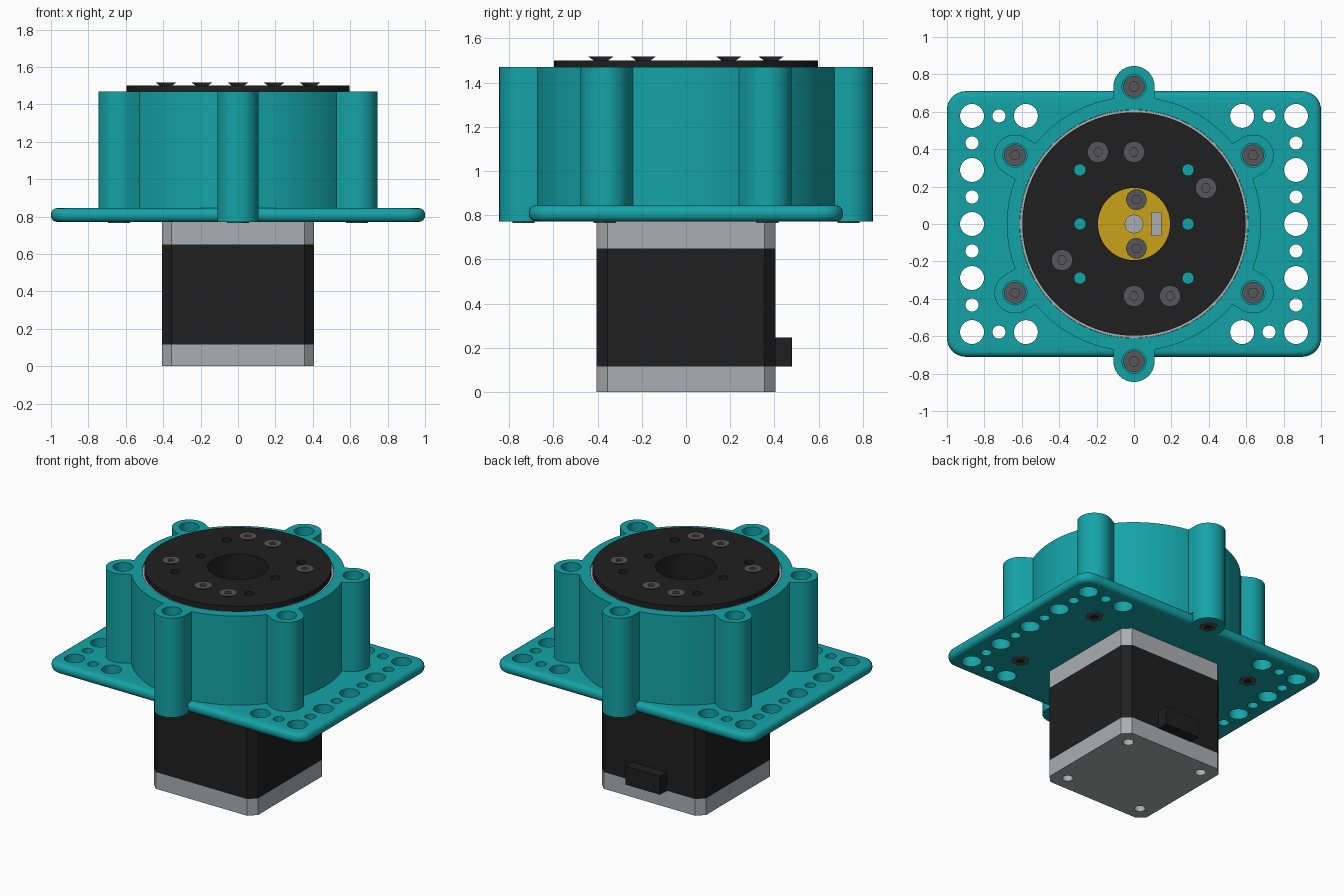
import bpy, bmesh
from math import sin, cos, pi, asin, radians

if "Cube" in bpy.data.objects:
    bpy.data.objects.remove(bpy.data.objects["Cube"])


def material(name, color, rough=0.6):
    m = bpy.data.materials.new(name)
    m.use_nodes = True
    m.diffuse_color = (*color, 1)
    bsdf = m.node_tree.nodes["Principled BSDF"]
    bsdf.inputs["Base Color"].default_value = (*color, 1)
    bsdf.inputs["Roughness"].default_value = rough
    return m


TEAL = material("teal plastic", (0.007, 0.37, 0.39))
BLACK = material("black plastic", (0.014, 0.014, 0.014))
SILVER = material("light grey metal", (0.41, 0.43, 0.44))
STEEL = material("dark grey steel", (0.095, 0.095, 0.1))
GOLD = material("gold brass", (0.58, 0.36, 0.01))


# Outlines
def circle(x, y, r, n=32, start=0.0):
    return [(x + r * cos(start + 2 * pi * i / n), y + r * sin(start + 2 * pi * i / n)) for i in range(n)]


def rounded_rect(hx, hy, r, steps, x=0, y=0):
    pts = []
    for q, (sx, sy) in enumerate(((1, 1), (-1, 1), (-1, -1), (1, -1))):
        for i in range(steps + 1):
            a = (q + i / steps) * pi / 2
            pts.append((x + sx * (hx - r) + r * cos(a), y + sy * (hy - r) + r * sin(a)))
    return pts


def housing_outline(r, boss_at, boss_r):
    pts, half = [], asin(boss_r / r)
    for k in range(6):
        mid = pi / 2 + k * pi / 3
        for i in range(17):                      # boss nose
            t = -pi / 2 + pi * i / 16
            u, v = boss_at + boss_r * cos(t), boss_r * sin(t)
            pts.append((u * cos(mid) - v * sin(mid), u * sin(mid) + v * cos(mid)))
        for i in range(11):                      # drum wall to the next boss
            t = mid + half + (pi / 3 - 2 * half) * i / 10
            pts.append((r * cos(t), r * sin(t)))
    return pts


# Mesh helpers: a part is (outline, bottom, top) or (outline, bottom, top, top outline)
def mesh_of(name, parts):
    bm = bmesh.new()
    for outline, z0, z1, *rest in parts:
        upper = rest[0] if rest else outline
        low = [bm.verts.new((x, y, z0)) for x, y in outline]
        top = [bm.verts.new((x, y, z1)) for x, y in upper]
        bm.faces.new(low[::-1])
        bm.faces.new(top)
        n = len(low)
        for i in range(n):
            j = (i + 1) % n
            bm.faces.new((low[i], low[j], top[j], top[i]))
    me = bpy.data.meshes.new(name)
    bm.to_mesh(me)
    bm.free()
    return me


def build(name, mat, parts, cuts=(), bevel=0):
    ob = bpy.data.objects.new(name, mesh_of(name, parts))
    bpy.context.collection.objects.link(ob)
    ob.data.materials.append(mat)
    if bevel:
        b = ob.modifiers.new("round", "BEVEL")
        b.width, b.segments, b.limit_method, b.angle_limit = bevel, 4, "ANGLE", radians(60)
    cutter = None
    if cuts:
        cutter = bpy.data.objects.new("cutter", mesh_of("cutter", cuts))
        cutter.hide_render = True
        cutter.data.materials.append(mat)
        bpy.context.collection.objects.link(cutter)
        m = ob.modifiers.new("holes", "BOOLEAN")
        m.operation, m.solver, m.object = "DIFFERENCE", "EXACT", cutter
    if bevel or cuts:
        graph = bpy.context.evaluated_depsgraph_get()
        baked = bpy.data.meshes.new_from_object(ob.evaluated_get(graph))
        ob.modifiers.clear()
        ob.data = baked
    if cutter:
        bpy.data.objects.remove(cutter)
    bpy.ops.object.select_all(action="DESELECT")
    ob.select_set(True)
    bpy.context.view_layer.objects.active = ob
    bpy.ops.object.shade_smooth_by_angle(angle=radians(30))
    return ob


# Motor: three chamfered blocks and a cable socket
motor = rounded_rect(0.405, 0.405, 0.05, 1)
corners = [(sx * 0.3, sy * 0.3) for sx in (-1, 1) for sy in (-1, 1)]
build("motor_end_cap", SILVER, [(motor, 0, 0.117)], [(circle(x, y, 0.035), -0.05, 0.08) for x, y in corners])
build("motor_body", BLACK, [(motor, 0.117, 0.65)])
build("motor_front_cap", SILVER, [(motor, 0.65, 0.775)])
build("motor_socket", BLACK, [(rounded_rect(0.135, 0.06, 0.002, 1, 0, 0.42), 0.117, 0.247)])

# Mounting plate with a grid of large and small holes along both ends
holes = []
for s in (-1, 1):
    spots = [(0.866, j * 0.1444, j % 2 == 0) for j in range(-4, 5)]
    spots += [(x, e * 0.578, x < 0.6) for e in (-1, 1) for x in (0.578, 0.722)]
    holes += [(circle(s * x, y, 0.064 if big else 0.035), 0.7, 0.9) for x, y, big in spots]
build("mounting_plate", TEAL, [(rounded_rect(1, 0.71, 0.1, 8), 0.772, 0.845)], holes, bevel=0.032)

# Gear housing: drum with six screw bosses, two of which hang past the plate
bosses = circle(0, 0, 0.735, 6, pi / 2)
build("housing", TEAL, [(housing_outline(0.68, 0.735, 0.11), 0.84, 1.47)],
      [(circle(0, 0, 0.61, 96), 0.87, 1.6)] + [(circle(x, y, 0.064), 1.37, 1.6) for x, y in bosses])
build("boss_feet", TEAL, [(circle(0, s * 0.735, 0.11), 0.772, 0.842) for s in (-1, 1)])

# Housing screws and the nuts underneath
build("housing_screws", STEEL, [(circle(x, y, 0.058), 1.36, 1.40) for x, y in bosses],
      [(circle(x, y, 0.027, 6), 1.375, 1.5) for x, y in bosses])
build("housing_nuts", STEEL, [(circle(x, y, 0.058, 6), 0.766, 0.775) for x, y in bosses],
      [(circle(x, y, 0.028, 24), 0.7, 0.8) for x, y in bosses])
build("nut_bores", BLACK, [(circle(x, y, 0.03, 24), 0.769, 0.774) for x, y in bosses])

# Output disc inside a thin bearing sleeve
build("bearing_sleeve", SILVER, [(circle(0, 0, 0.609, 96), 1.25, 1.465)], [(circle(0, 0, 0.594, 96), 1.2, 1.5)])
pins = [(s * 0.289, y) for s in (-1, 1) for y in (-0.289, 0, 0.289)]
build("output_disc", BLACK, [(circle(0, 0, 0.597, 96), 1.22, 1.5)],
      [(circle(0, 0, 0.193, 64), 1.1, 1.6)] + [(circle(x, y, 0.031, 16), 1.1, 1.6) for x, y in pins])

# Countersunk screws standing proud of the disc
heads = [(s * x, s * y) for s in (-1, 1) for x, y in ((-0.193, 0.385), (0, 0.385), (0.385, 0.193))]
heads = [(x, y) for x, y in heads]
build("disc_screws", STEEL, [(circle(x, y, 0.025), 1.495, 1.518, circle(x, y, 0.057)) for x, y in heads],
      [(circle(x, y, 0.024, 6), 1.503, 1.6) for x, y in heads])

# Hub, shaft and hardware seen down the centre bore
build("hub", GOLD, [(circle(0, 0, 0.22, 64), 0.87, 1.12)])
build("motor_shaft", SILVER, [(circle(0, 0, 0.05), 0.7, 1.17)])
build("hub_clamp_nut", SILVER, [(rounded_rect(0.027, 0.065, 0.004, 1, 0.12, 0), 1.1, 1.13)])
build("hub_screws", STEEL, [(circle(0.013, s * 0.13, 0.055), 1.11, 1.15) for s in (-1, 1)],
      [(circle(0.013, s * 0.13, 0.025, 6), 1.125, 1.2) for s in (-1, 1)])
